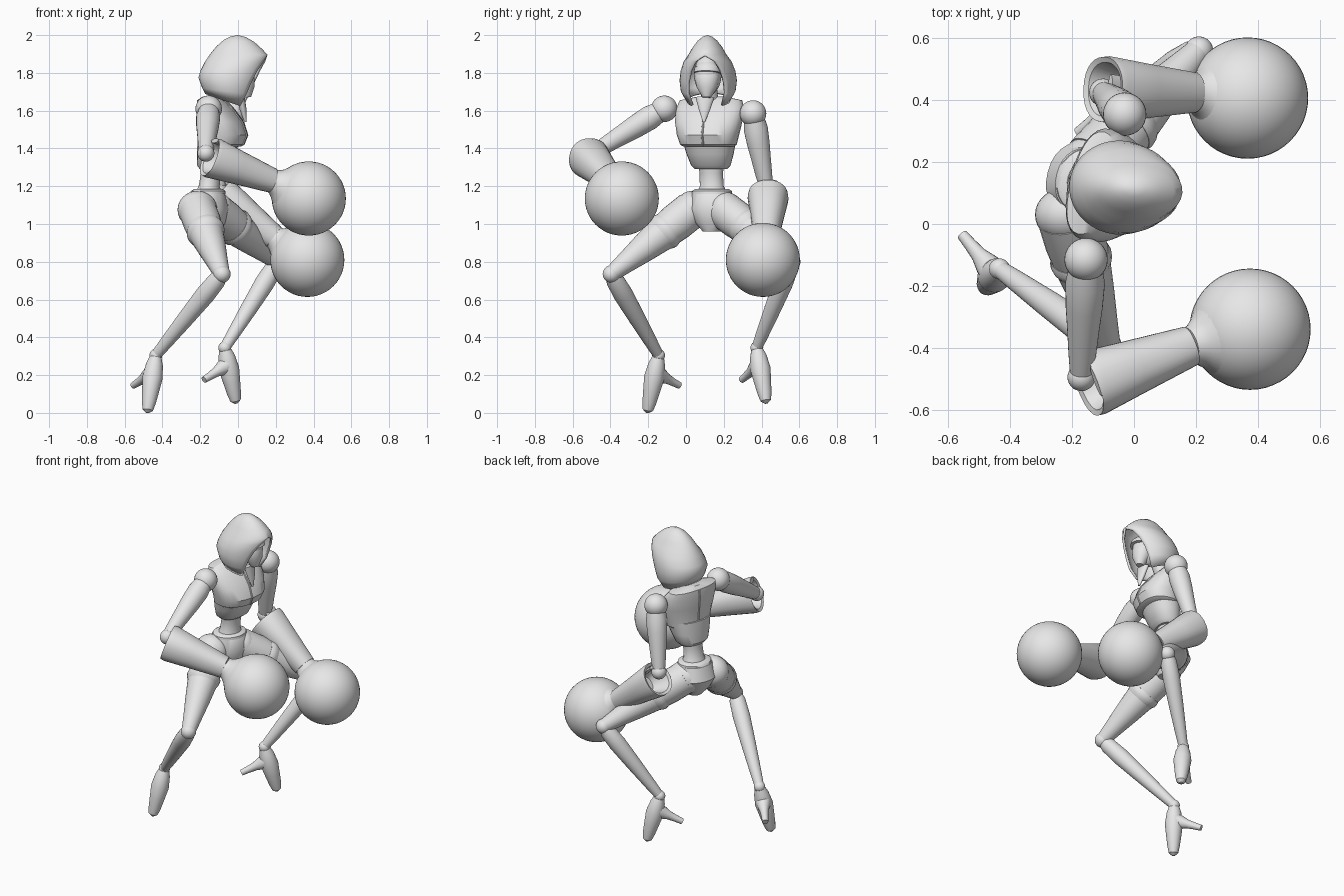
import bpy, bmesh, math
from mathutils import Vector, Matrix

cube = bpy.data.objects.get("Cube")
if cube:
    bpy.data.objects.remove(cube)

grey = bpy.data.materials.new("plain grey")
grey.use_nodes = True
grey.diffuse_color = (0.8, 0.8, 0.8, 1)
grey.node_tree.nodes["Principled BSDF"].inputs["Base Color"].default_value = (0.8, 0.8, 0.8, 1)


def finish(name, bm, angle=35):
    bmesh.ops.recalc_face_normals(bm, faces=bm.faces)
    mesh = bpy.data.meshes.new(name)
    bm.to_mesh(mesh)
    bm.free()
    obj = bpy.data.objects.new(name, mesh)
    bpy.context.collection.objects.link(obj)
    mesh.materials.append(grey)
    bpy.ops.object.select_all(action="DESELECT")
    bpy.context.view_layer.objects.active = obj
    obj.select_set(True)
    bpy.ops.object.shade_smooth_by_angle(angle=math.radians(angle))
    return obj


def loft(name, centres, sizes, side=(0, 0, 1), segs=28, axis=None, power=1.0, angle=35):
    """Skin oval rings; each size is a radius or a (side, depth) pair."""
    pts = [Vector(c) for c in centres]
    bm = bmesh.new()
    rings = []
    for i, (p, s) in enumerate(zip(pts, sizes)):
        t = Vector(axis) if axis else pts[min(i + 1, len(pts) - 1)] - pts[max(i - 1, 0)]
        t.normalize()
        u = Vector(side) - t * t.dot(Vector(side))
        u.normalize()
        v = u.cross(t)
        w, d = s if isinstance(s, tuple) else (s, s)
        ring = []
        for k in range(segs):
            a = math.tau * k / segs
            c, n = math.cos(a), math.sin(a)
            c = math.copysign(abs(c) ** power, c)
            n = math.copysign(abs(n) ** power, n)
            ring.append(bm.verts.new(p + u * w * c + v * d * n))
        rings.append(ring)
    for a, b in zip(rings, rings[1:]):
        for k in range(segs):
            m = (k + 1) % segs
            bm.faces.new((a[k], a[m], b[m], b[k]))
    bm.faces.new(rings[0])
    bm.faces.new(rings[-1])
    return finish(name, bm, angle)


def limb(name, start, end, sizes, stops=None, **kw):
    """Loft along a straight line, with rings at the given fractions."""
    a, b = Vector(start), Vector(end)
    stops = stops or [i / (len(sizes) - 1) for i in range(len(sizes))]
    return loft(name, [a.lerp(b, f) for f in stops], sizes, axis=(b - a), **kw)


def ball(name, centre, r, scale=(1, 1, 1), yaw=0, segs=32):
    bm = bmesh.new()
    mat = Matrix.Translation(centre) @ Matrix.Rotation(yaw, 4, "Z") @ Matrix.Diagonal((*scale, 1))
    bmesh.ops.create_uvsphere(bm, u_segments=segs, v_segments=segs // 2, radius=r, matrix=mat)
    return finish(name, bm)


# Torso, stacked along z in a frame turned toward the front of the figure
yaw = math.radians(-14.6)
body = Matrix.Translation((-0.09, 0.12, 0)) @ Matrix.Rotation(yaw, 4, "Z")
left_dir = body.to_3x3() @ Vector((0, 1, 0))


def stack(name, rows, **kw):
    """Rows are (height, forward shift, half width, half depth)."""
    return loft(name, [body @ Vector((f, 0, z)) for z, f, w, d in rows],
                [(w, d) for z, f, w, d in rows], side=left_dir, axis=(0, 0, 1), **kw)


stack("rib_armour", [(1.29, -0.05, 0.085, 0.06), (1.31, -0.045, 0.105, 0.08),
                     (1.37, -0.03, 0.125, 0.095), (1.45, -0.01, 0.145, 0.11)], power=0.9)
breast = [(1.41, 0.0, 0.135, 0.1), (1.42, 0.005, 0.15, 0.115), (1.47, 0.015, 0.165, 0.125),
          (1.54, 0.0, 0.18, 0.115), (1.61, -0.03, 0.185, 0.09), (1.655, -0.05, 0.17, 0.065),
          (1.675, -0.05, 0.07, 0.045)]
stack("breastplate", breast, power=0.88)
stack("neck", [(1.62, -0.04, 0.055, 0.05), (1.68, -0.015, 0.045, 0.045), (1.76, 0.02, 0.045, 0.045)])
stack("waist", [(1.34, -0.05, 0.075, 0.06), (1.27, -0.055, 0.062, 0.052),
                (1.2, -0.065, 0.064, 0.055), (1.14, -0.07, 0.095, 0.08)])
stack("pelvis", [(1.185, -0.07, 0.075, 0.065), (1.165, -0.075, 0.105, 0.09), (1.08, -0.08, 0.125, 0.115),
                 (1.01, -0.07, 0.09, 0.09), (0.96, -0.06, 0.045, 0.055)], power=0.9)
stack("belt", [(1.16, -0.072, 0.108, 0.094), (1.175, -0.07, 0.106, 0.09), (1.185, -0.07, 0.09, 0.075)])

# Raised seams down the breastplate, front and back
for name, sign in (("front_seam", 1), ("back_seam", -1)):
    loft(name, [body @ Vector((f + sign * d, 0, z)) for z, f, w, d in breast[1:6]],
         [0.006] * 5, side=left_dir, segs=8)

# Head and face mask
ball("head", (0.0, 0.115, 1.79), 0.1, (0.85, 0.72, 1.1), yaw)
limb("face_mask", (0.025, 0.113, 1.83), (0.045, 0.11, 1.67),
     [(0.05, 0.04), (0.066, 0.055), (0.055, 0.05), (0.022, 0.025)], side=(0, 1, 0))
limb("brow_visor", (0.03, 0.113, 1.85), (0.04, 0.112, 1.8),
     [(0.045, 0.04), (0.068, 0.06), (0.07, 0.062)], side=(0, 1, 0))
limb("scarf_point", (0.015, 0.1, 1.67), (0.04, 0.095, 1.54), [(0.05, 0.02), (0.03, 0.018), (0.006, 0.006)],
     side=(0, 1, 0))

# Hood: rows are (rear height, front height, rear x, front x, half width, half gap angle)
hood_rows = [(1.69, 1.625, -0.175, 0.02, 0.115, 0.8), (1.72, 1.69, -0.19, 0.055, 0.145, 0.78),
             (1.775, 1.75, -0.21, 0.08, 0.152, 0.7), (1.81, 1.81, -0.2, 0.11, 0.145, 0.6),
             (1.86, 1.86, -0.175, 0.14, 0.127, 0.42), (1.9, 1.895, -0.148, 0.157, 0.1, 0.0),
             (1.94, 1.925, -0.115, 0.13, 0.08, 0.0), (1.975, 1.965, -0.075, 0.085, 0.052, 0.0),
             (1.993, 1.99, -0.04, 0.04, 0.025, 0.0), (2.0, 2.0, 0.0, 0.0, 0.0, 0.0)]
bm = bmesh.new()
turn = Matrix.Translation((-0.015, 0.115, 0)) @ Matrix.Rotation(math.radians(-5), 4, "Z") @ Matrix.Translation((0.015, 0, 0))
grid = []
for zb, zf, xb, xf, w, g in hood_rows:
    row = []
    for k in range(33):
        a = g + (math.tau - 2 * g) * k / 32
        t = (math.cos(a) + 1) / (math.cos(g) + 1)
        row.append(bm.verts.new(turn @ Vector((xb + (xf - xb) * t, w * math.sin(a), zb + (zf - zb) * t))))
    grid.append(row)
for a, b in zip(grid, grid[1:]):
    for k in range(32):
        bm.faces.new((a[k], a[k + 1], b[k + 1], b[k]))
bmesh.ops.remove_doubles(bm, verts=bm.verts, dist=0.0005)
hood = finish("hood", bm, 50)
shell = hood.modifiers.new("thickness", "SOLIDIFY")
shell.thickness = 0.014
shell.offset = -1


def arm(tag, shoulder, elbow, cuff, wrist, fist):
    cuff, wrist, fist = Vector(cuff), Vector(wrist), Vector(fist)
    ball(tag + "_shoulder_ball", shoulder, 0.07)
    limb(tag + "_upper_arm", shoulder, elbow, [0.05, 0.064, 0.06, 0.052, 0.045, 0.036],
         side=(1, 0, 0))
    ball(tag + "_elbow_ball", elbow, 0.045)
    # Flared cuff with a hollow open end
    limb(tag + "_forearm_cuff", cuff, wrist, [0.05, 0.088, 0.105, 0.108, 0.09, 0.066],
         [0.3, 0.02, 0, 0.06, 0.45, 1], power=0.9)
    limb(tag + "_cuff_ridge", cuff.lerp(wrist, 0.08) + Vector((0, 0, 0.095)), wrist + Vector((0, 0, 0.056)),
         [(0.012, 0.05), (0.012, 0.035), (0.01, 0.025)], segs=12)
    # Glove widening into the round fist
    limb(tag + "_glove", wrist, fist, [0.062, 0.068, 0.085, 0.11, 0.145], [0, 0.08, 0.18, 0.28, 0.42])
    ball(tag + "_round_fist", fist, 0.196, segs=48)


arm("right", (-0.155, -0.115, 1.61), (-0.17, -0.495, 1.375), (-0.15, -0.52, 1.355),
    (0.18, -0.395, 1.23), (0.375, -0.34, 1.135))
arm("left", (-0.03, 0.355, 1.585), (-0.1, 0.425, 1.19), (-0.1, 0.435, 1.15),
    (0.19, 0.425, 0.93), (0.367, 0.407, 0.81))


def leg(tag, hip, knee, ankle, toe, heel):
    hip, knee, ankle, toe = (Vector(p) for p in (hip, knee, ankle, toe))
    ball(tag + "_hip", hip, 0.1, (1.05, 0.9, 1))
    limb(tag + "_thigh", hip, knee, [0.1, 0.1, 0.09, 0.075, 0.058, 0.042], side=(1, 0, 0))
    limb(tag + "_thigh_band", hip.lerp(knee, 0.3), hip.lerp(knee, 0.4), [0.097, 0.102, 0.099, 0.09],
         side=(1, 0, 0))
    ball(tag + "_knee_ball", knee, 0.046)
    limb(tag + "_shin", knee, ankle, [0.034, 0.048, 0.052, 0.044, 0.034, 0.028],
         [0, 0.08, 0.25, 0.55, 0.85, 1], side=(1, 0, 0))
    ball(tag + "_ankle_ball", ankle, 0.034)
    # High heeled foot
    limb(tag + "_foot", ankle, toe, [0.03, 0.044, 0.054, 0.045, 0.037, 0.028, 0.008],
         [0.02, 0.15, 0.38, 0.62, 0.82, 0.95, 1], side=(1, 0, 0))
    limb(tag + "_heel", ankle.lerp(toe, 0.3), heel, [0.05, 0.04, 0.026, 0.021, 0.018], segs=16)


leg("right", (-0.215, 0.03, 1.075), (-0.085, -0.395, 0.735), (-0.435, -0.145, 0.305),
    (-0.48, -0.205, 0.0), (-0.555, -0.035, 0.145))
leg("left", (-0.13, 0.2, 1.075), (0.21, 0.56, 0.8), (-0.07, 0.375, 0.345),
    (-0.01, 0.425, 0.05), (-0.18, 0.295, 0.175))
